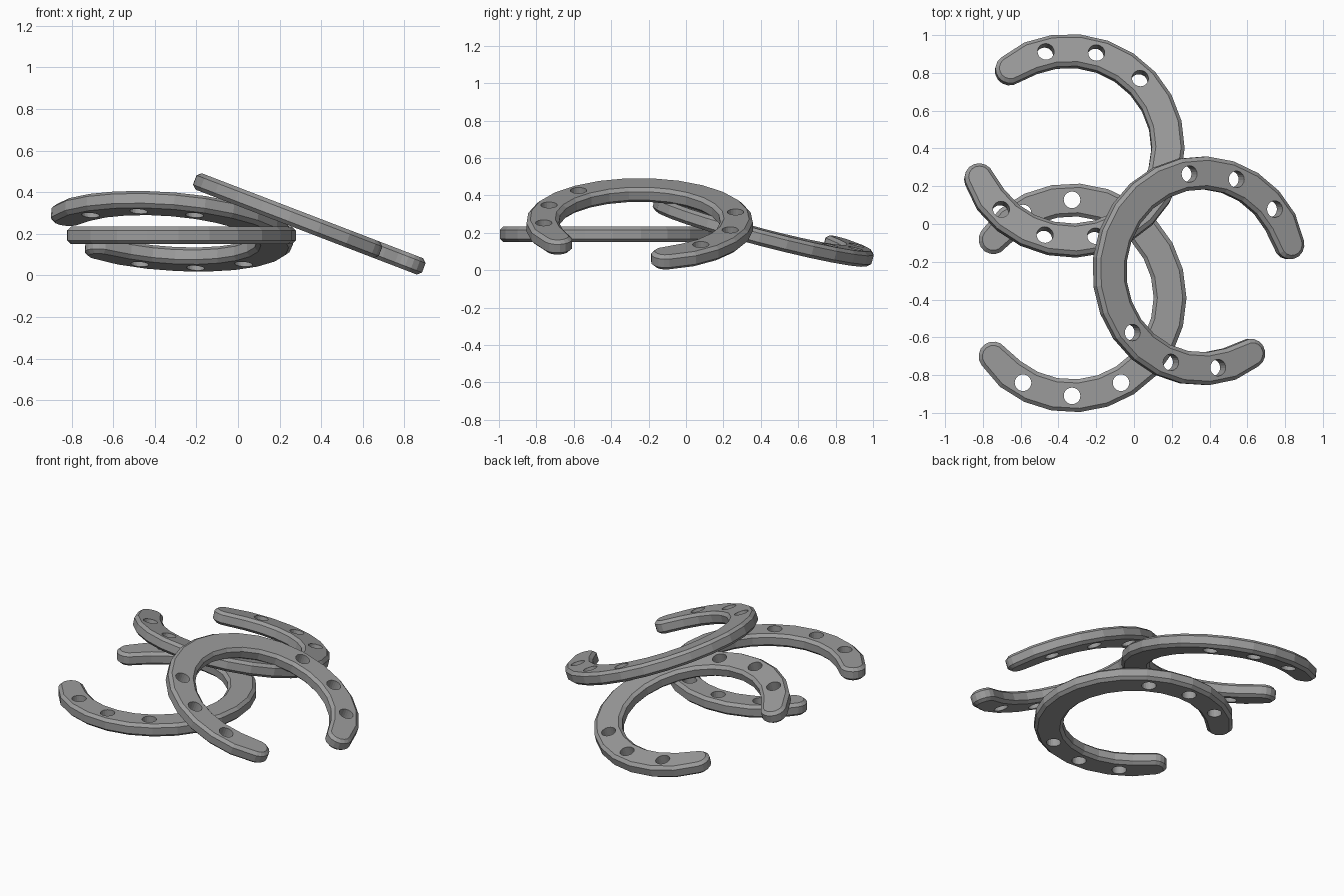
import bpy, bmesh
from math import sin, cos, radians, pi
from mathutils import Matrix, Vector

if "Cube" in bpy.data.objects:
    bpy.data.objects.remove(bpy.data.objects["Cube"])

R = 0.519          # centre-line radius
END = radians(143.4)
SEG = 20           # facets along the arc
CAP = 8            # facets round each heel


def outline(inset):
    """Closed C-shaped outline, shrunk by inset."""
    w, r = 0.087 - inset, 0.078 - inset

    def arc(sign):
        # outer (+1) or inner (-1) edge, slightly narrower at the heels
        out = []
        for i in range(SEG + 1):
            a = -END + 2 * END * i / SEG
            rad = R + sign * (r if i in (0, SEG) else w)
            out.append((rad * cos(a), rad * sin(a)))
        return out

    def cap(a, start):
        c = Vector((R * cos(a), R * sin(a)))
        return [(c.x + r * cos(start + pi * k / CAP),
                 c.y + r * sin(start + pi * k / CAP)) for k in range(1, CAP)]

    return arc(1) + cap(END, END) + arc(-1)[::-1] + cap(-END, pi - END)


def to_object(bm, name):
    me = bpy.data.meshes.new(name)
    bm.to_mesh(me)
    bm.free()
    ob = bpy.data.objects.new(name, me)
    bpy.context.collection.objects.link(ob)
    return ob


def make_body():
    # stacked outlines give the chamfered edges
    bm = bmesh.new()
    levels = [(0.02, -0.042), (0, -0.024), (0, 0.024), (0.02, 0.042)]
    rings = [[bm.verts.new((x, y, z)) for x, y in outline(i)] for i, z in levels]
    n = len(rings[0])
    for a, b in zip(rings, rings[1:]):
        for k in range(n):
            m = (k + 1) % n
            bm.faces.new((a[k], a[m], b[m], b[k]))
    bm.faces.new(rings[0][::-1])
    bm.faces.new(rings[-1])
    bmesh.ops.recalc_face_normals(bm, faces=bm.faces)
    return to_object(bm, "horseshoe_flat")


# nail holes, three on each branch
bm = bmesh.new()
for side in (-1, 1):
    for deg in (60, 90, 120):
        a = side * radians(deg)
        bmesh.ops.create_cone(bm, cap_ends=True, segments=20, radius1=0.044,
                              radius2=0.044, depth=0.3,
                              matrix=Matrix.Translation((R * cos(a), R * sin(a), 0)))
cutter = to_object(bm, "nail_hole_cutter")
cutter.hide_render = True

shoe = make_body()
mod = shoe.modifiers.new("nail_holes", 'BOOLEAN')
mod.operation = 'DIFFERENCE'
mod.solver = 'EXACT'
mod.object = cutter
bpy.context.view_layer.objects.active = shoe
shoe.select_set(True)
bpy.ops.object.modifier_apply(modifier=mod.name)
bpy.data.objects.remove(cutter)

# dark iron
iron = bpy.data.materials.new("dark_iron")
iron.diffuse_color = (0.33, 0.33, 0.33, 1)
iron.use_nodes = True
iron.node_tree.nodes["Principled BSDF"].inputs["Base Color"].default_value = iron.diffuse_color
shoe.data.materials.clear()
shoe.data.materials.append(iron)


def rot(deg, axis):
    return Matrix.Rotation(radians(deg), 4, axis)


# the pile: one flat, two leaning
shoe.matrix_world = Matrix.Translation((-0.328, -0.391, 0.192))
back = bpy.data.objects.new("horseshoe_back", shoe.data)
lean = bpy.data.objects.new("horseshoe_leaning", shoe.data)
for ob in (back, lean):
    bpy.context.collection.objects.link(ob)
back.matrix_world = Matrix.Translation((-0.338, 0.414, 0.212)) @ rot(-15.8, 'Z') @ rot(-15.2, 'X')
lean.matrix_world = Matrix.Translation((0.354, -0.248, 0.243)) @ rot(21, 'Y') @ rot(159, 'Z')
